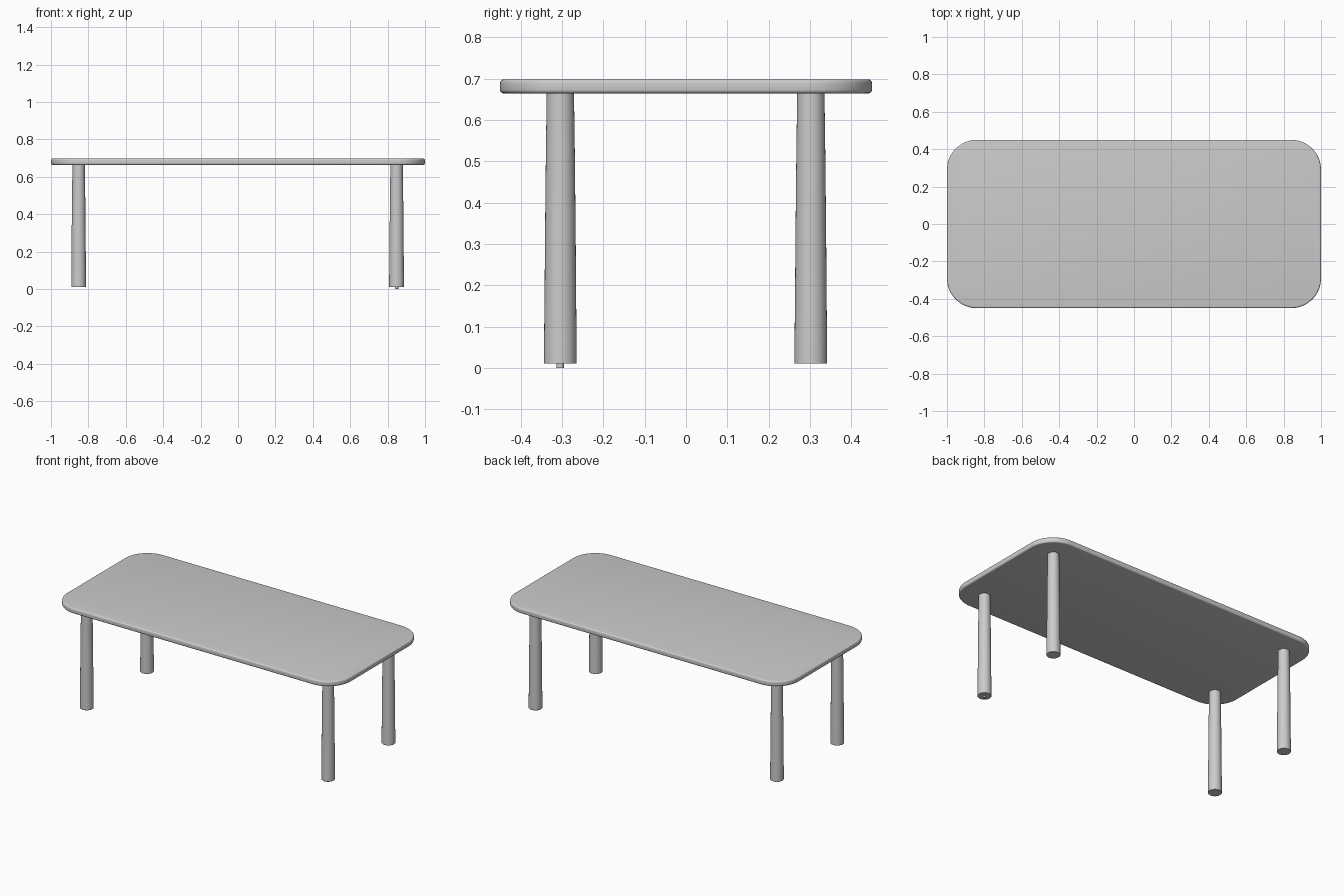
import bpy, bmesh
from math import cos, sin, pi

if "Cube" in bpy.data.objects:
    bpy.data.objects.remove(bpy.data.objects["Cube"])

def finish(name, bm):
    bmesh.ops.recalc_face_normals(bm, faces=bm.faces)
    me = bpy.data.meshes.new(name)
    bm.to_mesh(me)
    bm.free()
    ob = bpy.data.objects.new(name, me)
    bpy.context.collection.objects.link(ob)
    bpy.ops.object.select_all(action='DESELECT')
    ob.select_set(True)
    bpy.context.view_layer.objects.active = ob
    bpy.ops.object.shade_smooth_by_angle(angle=0.6)
    return ob

def loft(name, rings):
    """Skin a stack of equal-length point rings and cap both ends."""
    bm = bmesh.new()
    loops = [[bm.verts.new(p) for p in ring] for ring in rings]
    n = len(loops[0])
    for a, b in zip(loops, loops[1:]):
        for i in range(n):
            j = (i + 1) % n
            bm.faces.new((a[i], a[j], b[j], b[i]))
    bm.faces.new(loops[0][::-1])
    bm.faces.new(loops[-1])
    return finish(name, bm)

def rounded_rect(hx, hy, r, z, steps=16):
    pts = []
    for k, (sx, sy) in enumerate([(1, 1), (-1, 1), (-1, -1), (1, -1)]):
        for i in range(steps + 1):
            a = (k + i / steps) * pi / 2
            pts.append((sx * (hx - r) + r * cos(a), sy * (hy - r) + r * sin(a), z))
    return pts

def circle(x, y, r, z, n=32):
    return [(x + r * cos(2 * pi * i / n), y + r * sin(2 * pi * i / n), z) for i in range(n)]

# Table top: rounded rectangle with softened rims
Z0, Z1, B = 0.664, 0.698, 0.009
edge = [(B * (1 - sin(i * pi / 8)), B * (1 - cos(i * pi / 8))) for i in range(5)]
profile = [(inset, Z0 + h) for inset, h in edge]
profile += [(inset, Z1 - h) for inset, h in reversed(edge)]
loft("table_top", [rounded_rect(1 - d, 0.45 - d, 0.16 - d, z) for d, z in profile])

# Four legs, slightly wider towards the floor
leg_profile = [(0.0385, 0.01), (0.0395, 0.011), (0.0395, 0.065), (0.0385, 0.14),
               (0.037, 0.33), (0.035, 0.52), (0.033, 0.667)]
for sx, side in ((-1, "left"), (1, "right")):
    for sy, end in ((-1, "front"), (1, "back")):
        x, y = sx * 0.85 - 0.002, sy * 0.303 - 0.001
        loft(f"{end}_{side}_leg", [circle(x, y, r, z) for r, z in leg_profile])

# Small stud under the front right leg
loft("foot_stud", [circle(0.848, -0.304, 0.009, z, 16) for z in (0.0, 0.011)])
